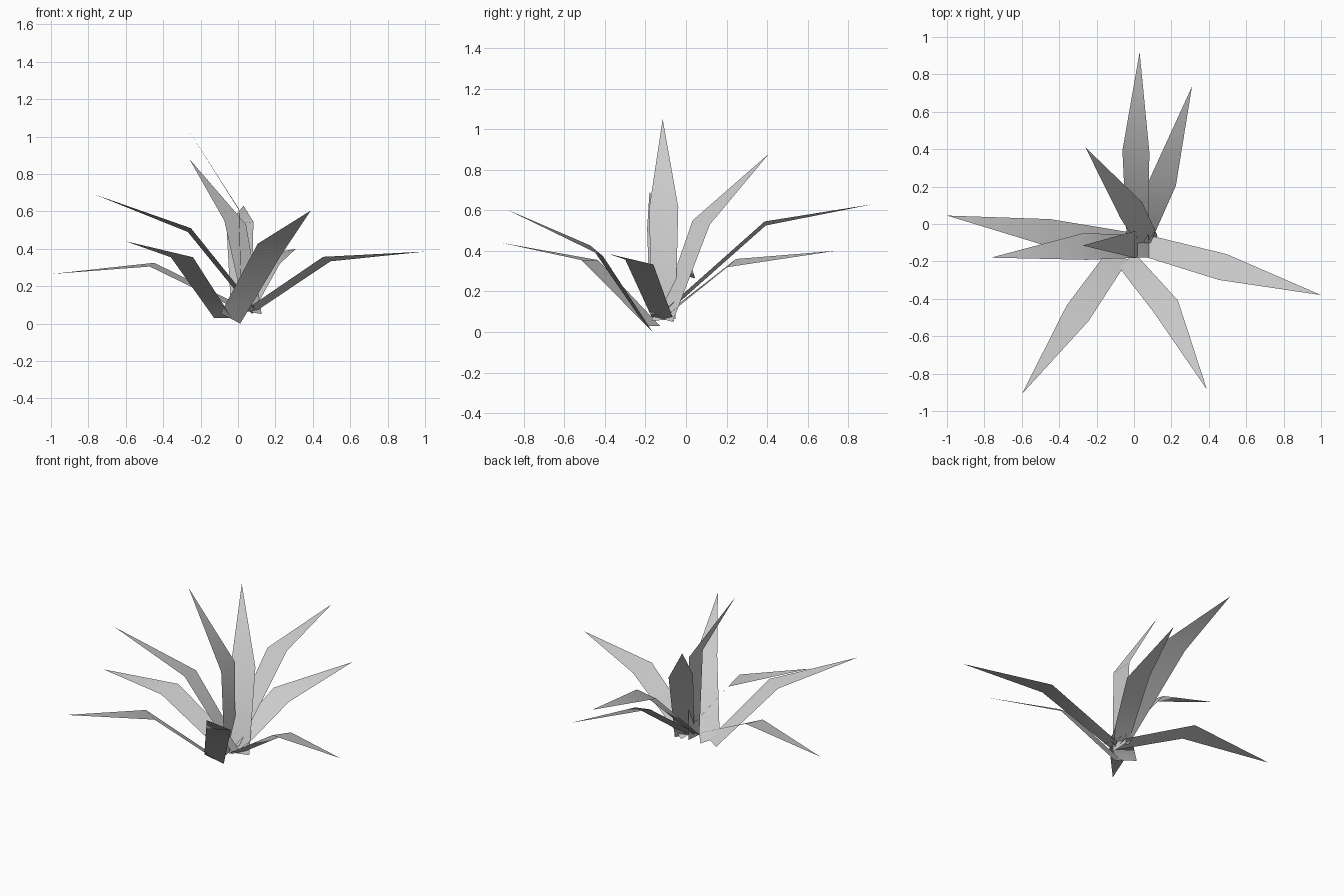
import bpy
from mathutils import Vector

HALF_MID = 0.072
HALF_BASE = 0.058

# Each leaf: base centre, bend centre, tip, sideways roll (rise of the right edge)
LEAVES = [
    ((0.02, -0.10, 0.10), (0.01, 0.39, 0.535), (0.03, 0.92, 0.63), 0.01),
    ((0.03, -0.09, 0.09), (0.155, 0.225, 0.34), (0.31, 0.735, 0.40), -0.02),
    ((0.08, -0.10, 0.06), (-0.015, 0.075, 0.54), (-0.26, 0.41, 0.88), -0.01),
    ((0.02, -0.11, 0.06), (0.005, -0.11, 0.61), (-0.275, -0.115, 1.05), 0.005),
    ((0.08, -0.12, 0.08), (-0.26, -0.12, 0.50), (-0.765, -0.18, 0.69), -0.01),
    ((0.02, -0.11, 0.08), (-0.46, -0.045, 0.315), (-1.0, 0.045, 0.265), 0.01),
    ((-0.08, -0.16, 0.03), (-0.30, -0.475, 0.355), (-0.60, -0.91, 0.44), 0.0),
    ((-0.04, -0.19, 0.027), (0.17, -0.44, 0.40), (0.39, -0.885, 0.605), 0.027),
    ((0.06, -0.115, 0.065), (0.475, -0.23, 0.345), (1.0, -0.38, 0.385), 0.012),
]


def make_leaf(name, base, bend, tip, roll):
    """A flat blade: one long strip up to the bend, then a pointed end."""
    base, bend, tip = Vector(base), Vector(bend), Vector(tip)
    heading = tip - bend
    side = Vector((heading.y, -heading.x, 0)).normalized()
    lift = Vector((0, 0, roll))
    verts = [base - side * HALF_BASE - lift, base + side * HALF_BASE + lift,
             bend + side * HALF_MID + lift, bend - side * HALF_MID - lift, tip]
    mesh = bpy.data.meshes.new(name)
    mesh.from_pydata(verts, [], [(0, 1, 2, 3), (3, 2, 4)])
    mesh.update()
    for p in mesh.polygons:
        p.use_smooth = True
    bpy.context.collection.objects.link(bpy.data.objects.new(name, mesh))


# Leaves fanning from the shared root
for i, leaf in enumerate(LEAVES):
    make_leaf(f"leaf_{i + 1}", *leaf)
